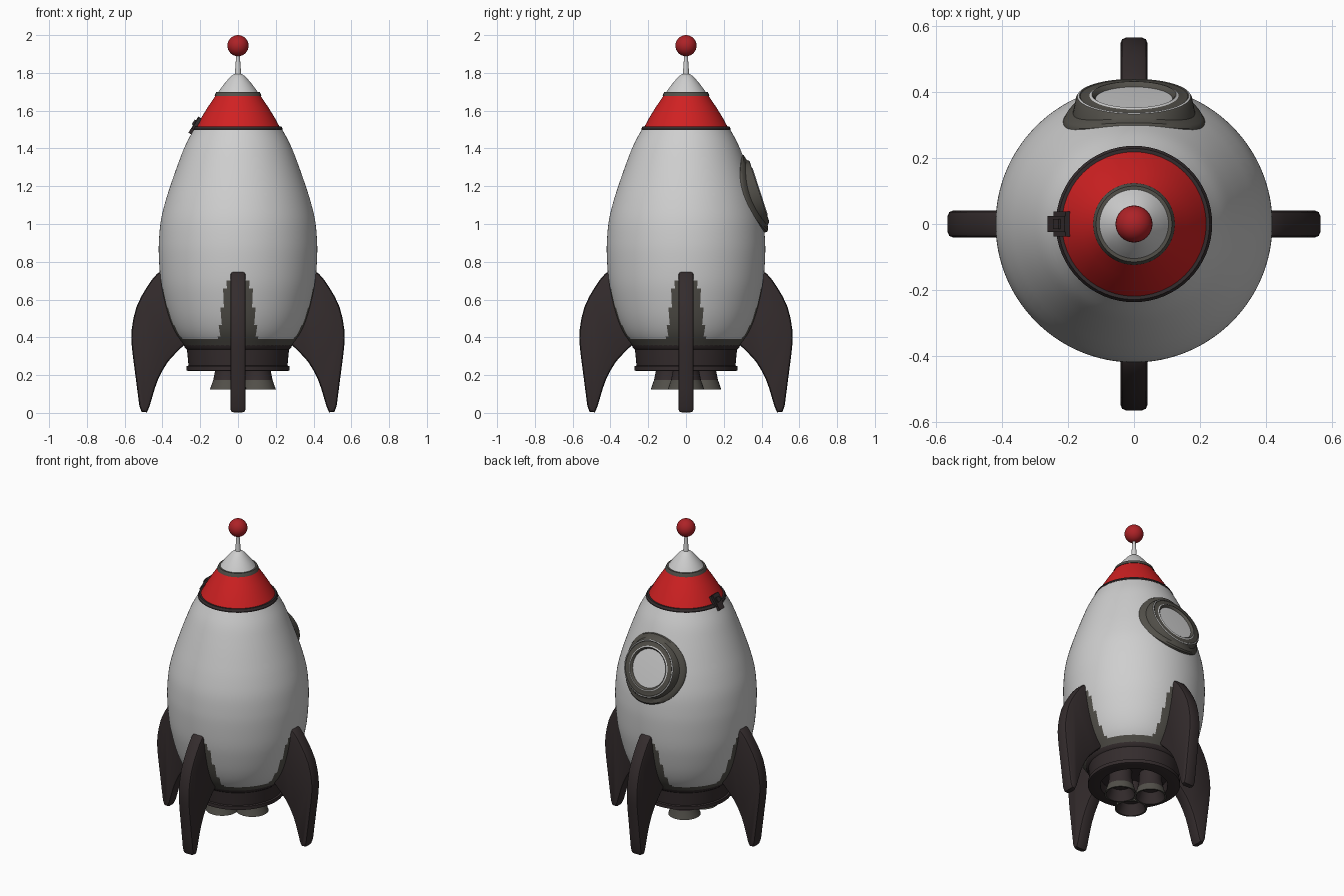
import bpy, bmesh, math
from mathutils import Matrix, Vector

if "Cube" in bpy.data.objects:
    bpy.data.objects.remove(bpy.data.objects["Cube"])


def material(name, rgb):
    m = bpy.data.materials.new(name)
    m.diffuse_color = (*rgb, 1)
    m.use_nodes = True
    m.node_tree.nodes["Principled BSDF"].inputs["Base Color"].default_value = m.diffuse_color
    return m


WHITE = material("hull light grey", (0.62, 0.62, 0.62))
RED = material("nose red", (0.63, 0.015, 0.016))
BALL = material("ball red", (0.42, 0.016, 0.02))
DARK = material("dark brown grey", (0.034, 0.025, 0.026))
GREY = material("warm grey", (0.085, 0.08, 0.068))


def finish(bm, name, mats, angle=35):
    bmesh.ops.remove_doubles(bm, verts=bm.verts, dist=1e-5)
    bmesh.ops.recalc_face_normals(bm, faces=bm.faces)
    me = bpy.data.meshes.new(name)
    bm.to_mesh(me)
    bm.free()
    for m in mats:
        me.materials.append(m)
    for p in me.polygons:
        p.use_smooth = True
    me.set_sharp_from_angle(angle=math.radians(angle))
    ob = bpy.data.objects.new(name, me)
    bpy.context.collection.objects.link(ob)
    return ob


def smooth_path(pts, n):
    """Catmull-Rom curve through the points."""
    out = []
    p = [Vector(q) for q in pts]
    p = [2 * p[0] - p[1]] + p + [2 * p[-1] - p[-2]]
    for i in range(1, len(p) - 2):
        a, b, c, d = p[i - 1:i + 3]
        for k in range(n):
            t = k / n
            out.append(0.5 * (2 * b + (c - a) * t + (2 * a - 5 * b + 4 * c - d) * t * t
                              + (3 * b - a - 3 * c + d) * t ** 3))
    return [tuple(q) for q in out] + [tuple(pts[-1])]


def lathe(name, pts, mats, slots=None, segs=48, loc=(0, 0, 0), rule=None, warp=None, matrix=None):
    """Spin an (r, z) profile; slots gives the material of each profile step."""
    bm = bmesh.new()
    rings = []
    for r, z in pts:
        ring = []
        for i in range(segs):
            a = math.tau * i / segs
            co = Vector((r * math.cos(a), r * math.sin(a), z))
            if warp:
                co = warp(co, r)
            ring.append(bm.verts.new((matrix @ co) if matrix else co + Vector(loc)))
        rings.append(ring)
    for k in range(len(rings) - 1):
        for i in range(segs):
            j = (i + 1) % segs
            f = bm.faces.new((rings[k][i], rings[k][j], rings[k + 1][j], rings[k + 1][i]))
            if slots:
                f.material_index = slots[k]
            if rule:
                f.material_index = rule(f.calc_center_median())
    return finish(bm, name, mats)


# Hull, with grey scorching at the bottom and round the fin roots
def scorch(c):
    s = min(abs(c.x), abs(c.y))
    limit = 0.395 + 0.33 * max(0, 1 - (s / 0.1) ** 4)
    return 1 if c.z < limit else 0


hull = smooth_path([(.28, .35), (.33, .42), (.365, .5), (.392, .6), (.41, .7), (.419, .83),
                    (.418, .92), (.408, 1.02), (.384, 1.12), (.352, 1.22), (.313, 1.33),
                    (.277, 1.42), (.232, 1.505)], 5)
lathe("hull", [(0, .35)] + hull + [(0, 1.505)], [WHITE, GREY], segs=128, rule=scorch)

# Red nose band, its trim rings, and the pale tip
lathe("nose_band", [(0, 1.5), (.228, 1.5), (.196, 1.56), (.159, 1.62), (.115, 1.685), (0, 1.685)], [RED])
lathe("lower_trim", [(0, 1.494), (.236, 1.494), (.237, 1.503), (.229, 1.517), (0, 1.517)], [DARK], segs=64)
lathe("upper_trim", [(0, 1.677), (.124, 1.677), (.122, 1.684), (.115, 1.698), (0, 1.698)], [GREY])
tip = smooth_path([(.11, 1.69), (.086, 1.725), (.056, 1.762), (.033, 1.785), (.012, 1.797)], 3)
lathe("nose_tip", [(0, 1.69)] + tip + [(0, 1.798)], [WHITE])

# Antenna and ball
lathe("antenna", [(0, 1.78), (.018, 1.78), (.014, 1.83), (.009, 1.9), (0, 1.9)], [WHITE], segs=16)
bm = bmesh.new()
bmesh.ops.create_uvsphere(bm, u_segments=32, v_segments=16, radius=.056,
                          matrix=Matrix.Translation((0, 0, 1.944)))
finish(bm, "antenna_ball", [BALL])

# Engine collar, hollow underneath
lathe("engine_collar", [(0, .37), (.29, .37), (.282, .345), (.27, .335), (.262, .25), (.273, .247),
                        (.273, .225), (.265, .222), (.2, .222), (.195, .28), (0, .28)], [DARK], segs=64)

# Three engine nozzles
for i in range(3):
    a = math.tau * i / 3
    lathe(f"nozzle_{i + 1}", [(0, .29), (.066, .29), (.07, .22), (.079, .175), (.096, .125),
                              (.086, .125), (.06, .19), (0, .2)],
          [DARK, GREY], slots=[0, 0, 0, 1, 1, 0, 0], segs=32,
          loc=(.104 * math.cos(a), .104 * math.sin(a), 0))

# Four fins
outer = smooth_path([(.385, .762), (.43, .735), (.483, .665), (.538, .56), (.563, .44), (.562, .35),
                     (.546, .22), (.522, .035)], 2)
inner = smooth_path([(.468, .035), (.452, .09), (.424, .175), (.37, .272), (.285, .36)], 2)
fin = outer + [(.51, .005), (.482, .003)] + inner + [(.23, .42), (.27, .56), (.33, .7)]
for i, side in enumerate(["right", "back", "left", "front"]):
    bm = bmesh.new()
    t = .041
    face = bm.faces.new([bm.verts.new((x, -t, z)) for x, z in fin])
    ext = bmesh.ops.extrude_face_region(bm, geom=[face], use_keep_orig=True)
    moved = [v for v in ext["geom"] if isinstance(v, bmesh.types.BMVert)]
    bmesh.ops.translate(bm, verts=moved, vec=(0, 2 * t, 0))
    rim = [e for e in bm.edges if abs(e.verts[0].co.y - e.verts[1].co.y) < 1e-6]
    bmesh.ops.bevel(bm, geom=rim, offset=.017, segments=2, profile=.5, affect='EDGES')
    bmesh.ops.rotate(bm, verts=bm.verts, matrix=Matrix.Rotation(i * math.pi / 2, 3, 'Z'))
    finish(bm, f"{side}_fin", [DARK], 30)


# Round window on the back: flat raised frame on a flange bent to the hull
def bend(co, r):
    if r > .18:
        co.z -= 1.5 * co.x ** 2 + .3 * co.y ** 2
    return co


place = Matrix.Translation((0, .368, 1.165)) @ Matrix.Rotation(math.radians(-72), 4, 'X')
lathe("window", [(0, -.1), (.213, -.04), (.215, .008), (.208, .016), (.185, .018), (.176, .014),
                 (.172, .02), (.166, .022), (.163, .02), (.135, .022), (.128, .026), (.122, .022),
                 (.117, .012), (0, .016)],
      [WHITE, GREY], slots=[1, 1, 1, 1, 1, 1, 0, 1, 1, 0, 1, 1, 0], segs=64, warp=bend, matrix=place)

# Small latch on the left side of the nose band
tilt = Matrix.Translation((-.222, 0, 1.517)) @ Matrix.Rotation(math.radians(31.4), 4, 'Y')
bm = bmesh.new()
for size, pos in [((.026, .076, .07), (0, 0, .013)), ((.03, .05, .1), (-.002, 0, 0)),
                  ((.014, .03, .03), (-.018, 0, .012))]:
    bmesh.ops.create_cube(bm, size=1, matrix=tilt @ Matrix.Translation(pos) @ Matrix.Diagonal((*size, 1)))
finish(bm, "latch", [DARK], 30)
